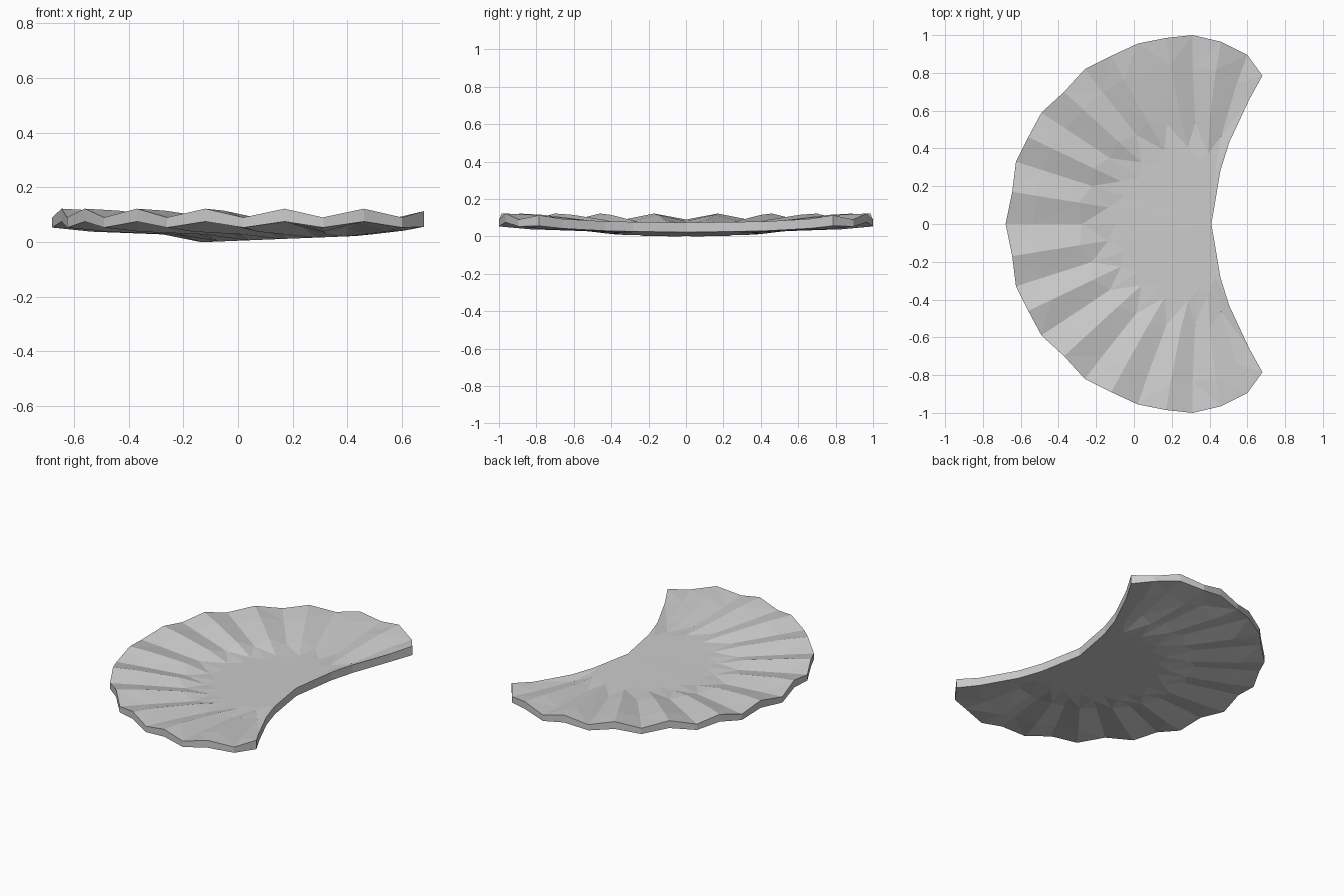
import bpy, bmesh, math

if "Cube" in bpy.data.objects:
    bpy.data.objects.remove(bpy.data.objects["Cube"])

# Scalloped rim, mid-line to tip: even points are troughs, odd points are crests
RIM = [(-.68, 0), (-.645, .17), (-.625, .33), (-.56, .46), (-.49, .59),
       (-.37, .70), (-.26, .82), (-.12, .89), (.02, .955), (.17, .985),
       (.31, 1.0), (.46, .965), (.60, .895), (.68, .785)]
LAST = len(RIM) - 1
HUB = (.41, 0)

# Rings from plateau edge to rim: fraction, top z, top ripple, bottom z, bottom ripple
RINGS = [(0, None, 0, None, 0),
         (.3, .077, .013, .041, .011),
         (.75, .100, .017, .055, .015),
         (1, .108, .016, .066, .011)]


def spoke(k):
    """Points (top, bottom) running from plateau to rim; negative k is the -y half."""
    i, side = abs(k), (1 if k >= 0 else -1)
    u = i / LAST
    crest = 1 if i % 2 else -1
    start = .50 - .17 * u + .03 * crest
    rx, ry = RIM[i]
    out = []
    for q, zt, at, zb, ab in RINGS:
        t = start + (1 - start) * q
        x = HUB[0] + (rx - HUB[0]) * t - .055 * u ** 2 * math.sin(math.pi * t)
        y = ry * t * side
        if i == LAST:                       # smooth concave inner edge
            top = .075 + .012 * t + .028 * t ** 6
            bottom = .025 + .008 * t + .025 * t ** 4
        elif zt is None:                    # gently tilted flat plateau
            bottom = .002 + .04 * max(0, x + .12)
            top = bottom + .052
        else:
            top, bottom = zt + at * crest, zb + ab * crest
        out.append(((x, y, top), (x, y, bottom)))
    return out


# Crescent shell: a fan of spokes around the hub, top and underside
bm = bmesh.new()
hub = [bm.verts.new((*HUB, z)) for z in (.075, .024)]
grid = [[[bm.verts.new(p) for p in pair] for pair in spoke(k)]
        for k in range(-LAST, LAST + 1)]
for a, b in zip(grid, grid[1:]):
    for s in (0, 1):
        bm.faces.new((hub[s], a[0][s], b[0][s]))
        for r in range(len(RINGS) - 1):
            bm.faces.new((a[r][s], a[r + 1][s], b[r + 1][s], b[r][s]))
    # Outer rim wall
    bm.faces.new((a[-1][0], a[-1][1], b[-1][1], b[-1][0]))
# Inner edge walls
for line in (grid[0], grid[-1]):
    pts = [hub] + line
    for p, q in zip(pts, pts[1:]):
        bm.faces.new((p[0], p[1], q[1], q[0]))
bmesh.ops.triangulate(bm, faces=bm.faces[:])
bmesh.ops.recalc_face_normals(bm, faces=bm.faces[:])

# Sit on the ground
low = min(v.co.z for v in bm.verts)
for v in bm.verts:
    v.co.z -= low
mesh = bpy.data.meshes.new("ruffled_crescent_shell")
bm.to_mesh(mesh)
bm.free()
bpy.context.collection.objects.link(
    bpy.data.objects.new("ruffled_crescent_shell", mesh))
